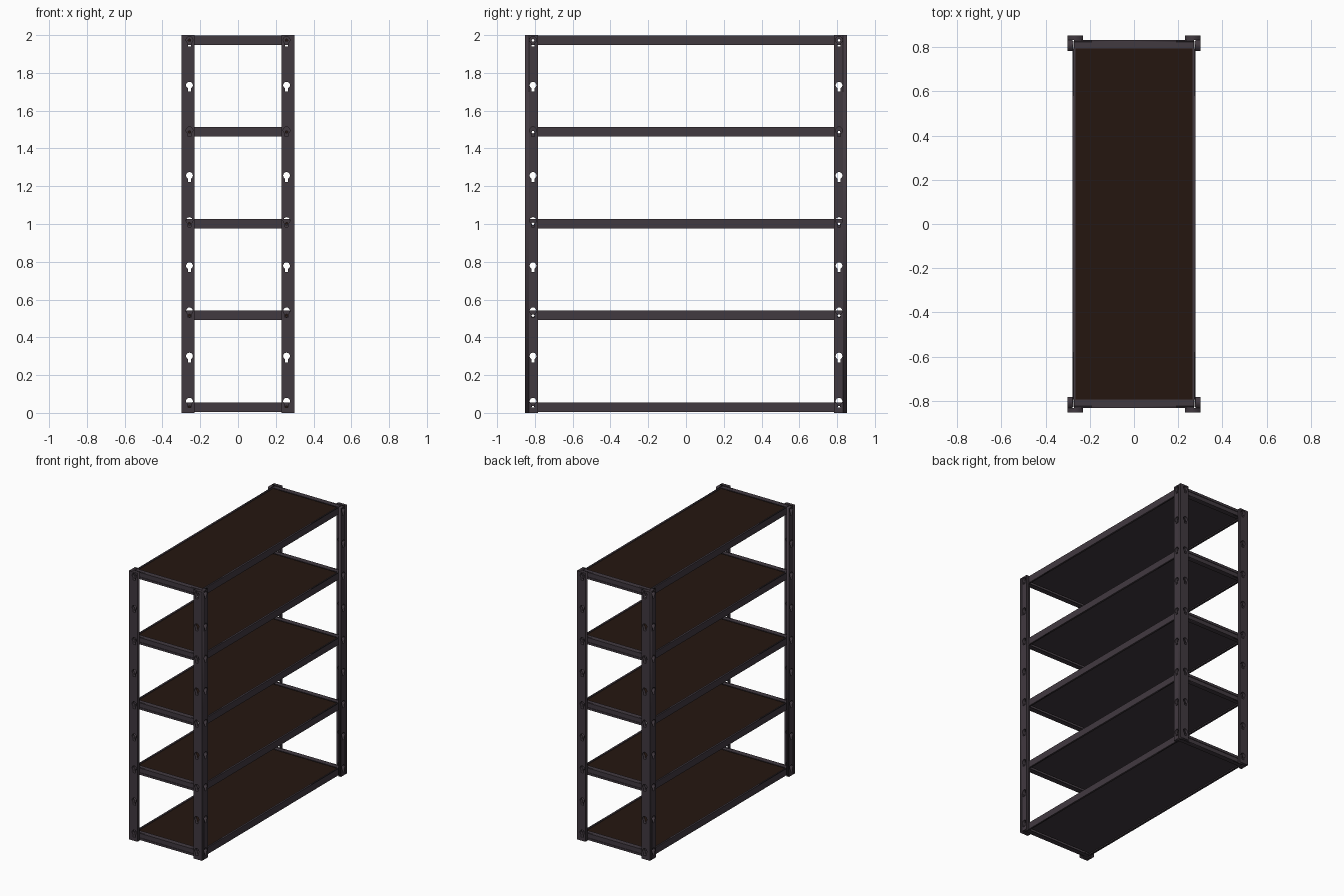
import bpy, bmesh, math
from mathutils import Matrix, Vector

if "Cube" in bpy.data.objects:
    bpy.data.objects.remove(bpy.data.objects["Cube"])

HX, HY, H = 0.30, 0.853, 2.0        # overall half sizes and height
W, T = 0.07, 0.022                  # post flange width and thickness
HOLE = 0.043                        # hole offset from the outer post corner
IX, IY = HX - T, HY - T             # inner faces of the posts


def material(name, rgb):
    m = bpy.data.materials.new(name)
    m.diffuse_color = (*rgb, 1)
    m.use_nodes = True
    m.node_tree.nodes["Principled BSDF"].inputs["Base Color"].default_value = m.diffuse_color
    return m


METAL = material("dark_metal", (0.053, 0.041, 0.051))
BROWN = material("dark_board", (0.018, 0.008, 0.005))

# Local (u, v, w) to world: plates standing in the xz or the yz plane
XZ = Matrix(((1, 0, 0, 0), (0, 0, -1, 0), (0, 1, 0, 0), (0, 0, 0, 1)))
YZ = Matrix(((0, 0, 1, 0), (1, 0, 0, 0), (0, 1, 0, 0), (0, 0, 0, 1)))


def rect(u0, u1, v0, v1):
    return [(u0, v0), (u1, v0), (u1, v1), (u0, v1)]


def circle(u, v, r, n=12):
    return [(u + r * math.cos(2 * math.pi * i / n), v + r * math.sin(2 * math.pi * i / n))
            for i in range(n)]


def keyhole(u, v, r=0.018, half=0.009, drop=0.034):
    a0, a1, n = math.radians(-60), math.radians(240), 14
    pts = [(u + r * math.cos(a0 + (a1 - a0) * i / n), v + r * math.sin(a0 + (a1 - a0) * i / n))
           for i in range(n + 1)]
    return pts + [(u - half, v - drop), (u + half, v - drop)]


def add_plate(bm, outline, holes, thick, frame, offset):
    """Flat plate with punched holes, made from a filled 2D curve."""
    cu = bpy.data.curves.new("plate", 'CURVE')
    cu.dimensions, cu.fill_mode, cu.extrude = '2D', 'BOTH', thick / 2
    for loop in [outline] + holes:
        s = cu.splines.new('POLY')
        s.points.add(len(loop) - 1)
        for p, (u, v) in zip(s.points, loop):
            p.co = (u, v, 0, 1)
        s.use_cyclic_u = True
    ob = bpy.data.objects.new("plate", cu)
    bpy.context.collection.objects.link(ob)
    dg = bpy.context.evaluated_depsgraph_get()
    me = bpy.data.meshes.new_from_object(ob.evaluated_get(dg))
    me.transform(Matrix.Translation(offset) @ frame)
    bm.from_mesh(me)
    bpy.data.objects.remove(ob)
    bpy.data.curves.remove(cu)
    bpy.data.meshes.remove(me)


def add_box(bm, x0, x1, y0, y1, z0, z1):
    m = (Matrix.Translation(((x0 + x1) / 2, (y0 + y1) / 2, (z0 + z1) / 2))
         @ Matrix.Diagonal((x1 - x0, y1 - y0, z1 - z0, 1)))
    bmesh.ops.create_cube(bm, size=1, matrix=m)


def finish(bm, name, mat, sx=1, sy=1, z=0):
    """Make an object from a copy of bm, mirrored by sx and sy and lifted by z."""
    b = bm.copy()
    bmesh.ops.remove_doubles(b, verts=b.verts, dist=1e-5)
    bmesh.ops.transform(b, matrix=Matrix.Diagonal((sx, sy, 1, 1)), verts=b.verts)
    bmesh.ops.recalc_face_normals(b, faces=b.faces)
    me = bpy.data.meshes.new(name)
    b.to_mesh(me)
    b.free()
    me.materials.clear()
    me.materials.append(mat)
    ob = bpy.data.objects.new(name, me)
    ob.location.z = z
    bpy.context.collection.objects.link(ob)


# Corner posts: angle section with keyholes in both flanges
hole_z = [0.062 + 0.239 * i for i in range(9)]
post = bmesh.new()
add_plate(post, rect(HX - W, HX, 0, H), [keyhole(HX - HOLE, z) for z in hole_z],
          T, XZ, Vector((0, HY - T / 2, 0)))
add_plate(post, rect(HY - W, IY, 0, H), [keyhole(HY - HOLE, z) for z in hole_z],
          T, YZ, Vector((HX - T / 2, 0, 0)))
for sx, a in ((-1, "left"), (1, "right")):
    for sy, b in ((-1, "front"), (1, "back")):
        finish(post, f"{b}_{a}_post", METAL, sx, sy)

# Long side beam: web with bolt holes, narrow lips (top at z = 0)
side = bmesh.new()
add_plate(side, rect(-IY + 0.003, IY - 0.003, -0.05, 0),
          [circle(s * (HY - HOLE), -0.026, 0.007) for s in (-1, 1)],
          0.005, YZ, Vector((IX - 0.0025, 0, 0)))
for z in (-0.05, -0.004):
    add_box(side, 0.264, IX - 0.005, -0.793, 0.793, z, z + 0.004)

# Short end beam: channel with wide flanges and two raised ribs on the web
end = bmesh.new()
ex = IX - 0.006
add_plate(end, rect(-ex, ex, -0.05, 0),
          [circle(s * (HX - HOLE), -0.026, 0.007) for s in (-1, 1)],
          0.005, XZ, Vector((0, IY - 0.0065, 0)))
for z in (-0.05, -0.004):
    add_box(end, -ex, ex, 0.793, IY - 0.009, z, z + 0.004)
for z0, z1 in ((-0.018, 0), (-0.05, -0.035)):
    add_box(end, -ex, ex, IY - 0.004, IY, z0, z1)

# Shelf board and the metal sheet under it
board, sheet = bmesh.new(), bmesh.new()
add_box(board, -0.268, 0.268, -0.793, 0.793, -0.03, -0.005)
add_box(sheet, -0.27, 0.27, -0.793, 0.793, -0.035, -0.03)

for i in range(5):
    z = 0.056 + 0.4855 * i
    for s, a in ((-1, "left"), (1, "right")):
        finish(side, f"{a}_side_beam_{i + 1}", METAL, sx=s, z=z)
    for s, a in ((-1, "front"), (1, "back")):
        finish(end, f"{a}_end_beam_{i + 1}", METAL, sy=s, z=z)
    finish(board, f"shelf_board_{i + 1}", BROWN, z=z)
    finish(sheet, f"shelf_sheet_{i + 1}", METAL, z=z)

for bm in (post, side, end, board, sheet):
    bm.free()
